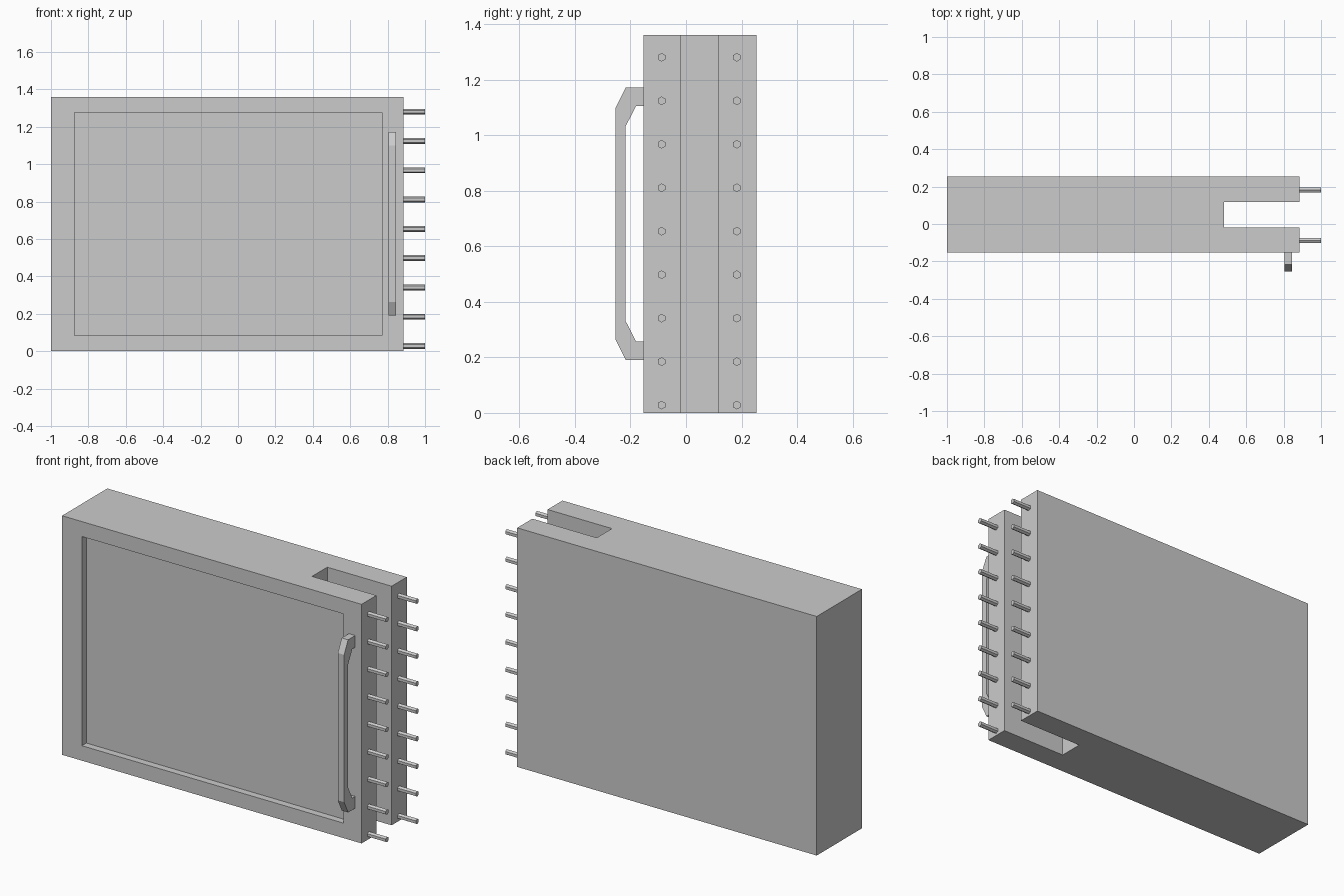
import bpy, bmesh, math
from mathutils import Matrix, Vector

if "Cube" in bpy.data.objects:
    bpy.data.objects.remove(bpy.data.objects["Cube"])


def finish(bm, name):
    mesh = bpy.data.meshes.new(name)
    bm.to_mesh(mesh)
    bm.free()
    obj = bpy.data.objects.new(name, mesh)
    bpy.context.collection.objects.link(obj)
    return obj


def extrude_profile(points, vec):
    """Extrude a closed 3D outline along vec into a solid."""
    bm = bmesh.new()
    face = bm.faces.new([bm.verts.new(p) for p in points])
    ext = bmesh.ops.extrude_face_region(bm, geom=[face], use_keep_orig=True)
    bmesh.ops.translate(bm, vec=vec, verts=[v for v in ext["geom"]
                                            if isinstance(v, bmesh.types.BMVert)])
    bmesh.ops.recalc_face_normals(bm, faces=bm.faces)
    return bm


FRONT, BACK, RIGHT, HEIGHT = -0.153, 0.253, 0.885, 1.36

# Body: slab with a slot open at the right end
outline = [(-1, FRONT), (RIGHT, FRONT), (RIGHT, -0.02), (0.48, -0.02),
           (0.48, 0.117), (RIGHT, 0.117), (RIGHT, BACK), (-1, BACK)]
bm = extrude_profile([(x, y, 0) for x, y in outline], (0, 0, HEIGHT))

# Recessed front panel
panel = min(bm.faces, key=lambda f: f.calc_center_median().y)
bmesh.ops.inset_individual(bm, faces=[panel], thickness=0.08)
for v in panel.verts:
    v.co.x = -0.875 if v.co.x < 0 else 0.77
    v.co.z = 0.085 if v.co.z < HEIGHT / 2 else 1.275
bmesh.ops.inset_individual(bm, faces=[panel], thickness=0)
for v in panel.verts:
    v.co.y = FRONT + 0.04
finish(bm, "body")

# Pull handle: half outline mirrored about its middle height
mid = 0.681
outer = [(FRONT, 0.491), (-0.217, 0.491), (-0.253, 0.419)]
inner = [(-0.217, 0.351), (-0.18, 0.424), (FRONT, 0.424)]
loop = (outer + [(y, -z) for y, z in reversed(outer)]
        + [(y, -z) for y, z in reversed(inner)] + inner)
finish(extrude_profile([(0.805, y, mid + z) for y, z in loop], (0.04, 0, 0)), "handle")

# Two columns of hexagonal connector pins
bm = bmesh.new()
length = 1.0 - RIGHT
for y in (-0.088, 0.183):
    for i in range(9):
        place = (Matrix.Translation((RIGHT + length / 2, y, 0.028 + i * 0.1565))
                 @ Matrix.Rotation(math.pi / 2, 4, 'Y'))
        made = bmesh.ops.create_cone(bm, cap_ends=True, segments=6, radius1=0.0155,
                                     radius2=0.0155, depth=length, matrix=place)
        # Turn a corner to the top if the primitive starts on a flat
        c = Vector((0, y, 0.028 + i * 0.1565))
        if not any(abs(v.co.y - y) < 1e-4 for v in made["verts"]):
            bmesh.ops.rotate(bm, verts=made["verts"], cent=c,
                             matrix=Matrix.Rotation(math.pi / 6, 3, 'X'))
finish(bm, "connector_pins")
